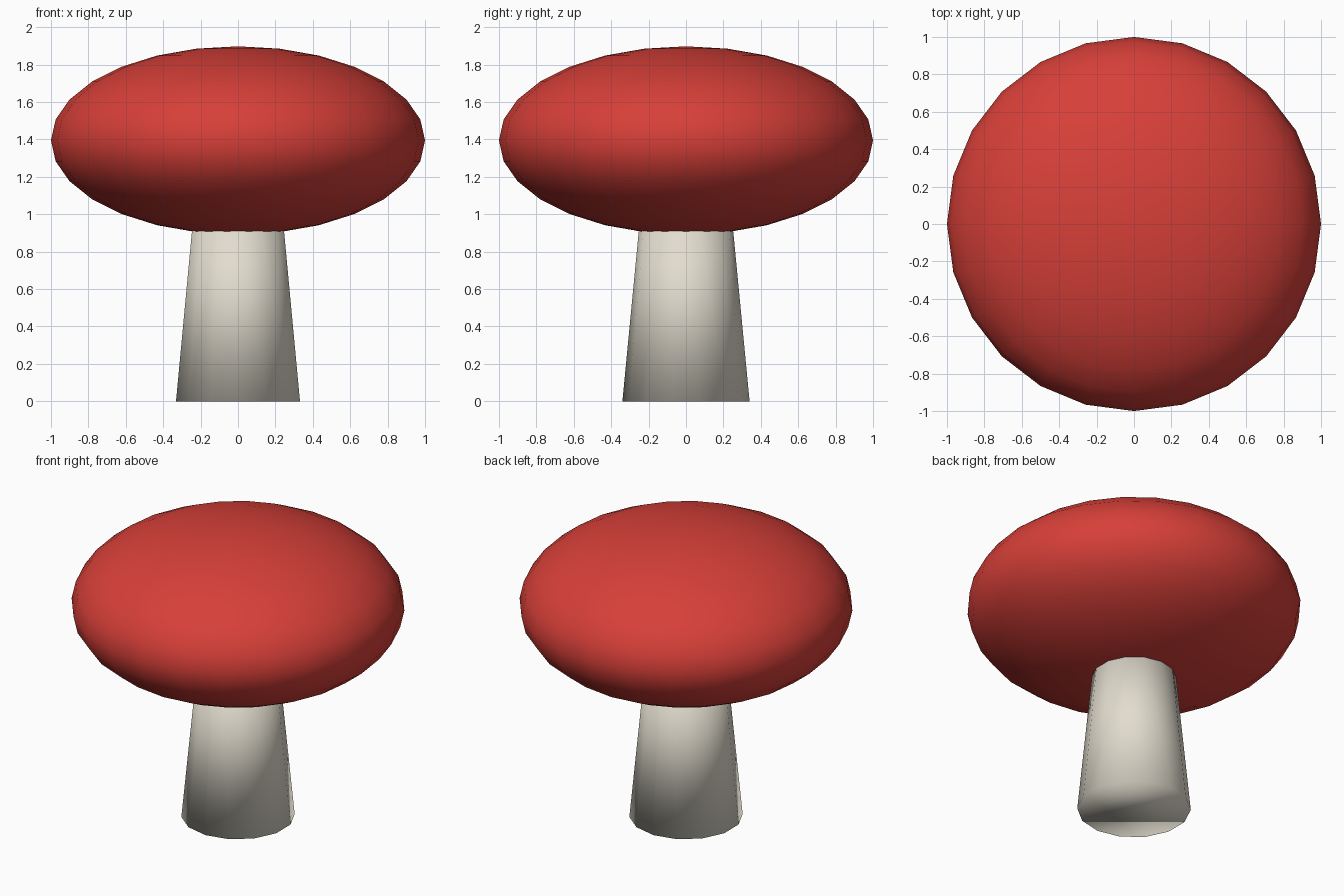
import bpy

if "Cube" in bpy.data.objects:
    bpy.data.objects.remove(bpy.data.objects["Cube"], do_unlink=True)


def make_material(name, rgb):
    mat = bpy.data.materials.new(name)
    mat.use_nodes = True
    mat.diffuse_color = (*rgb, 1)
    mat.node_tree.nodes["Principled BSDF"].inputs["Base Color"].default_value = (*rgb, 1)
    return mat


def finish(name, mat):
    obj = bpy.context.object
    obj.name = obj.data.name = name
    obj.data.materials.append(mat)
    bpy.ops.object.shade_smooth()
    return obj


red = make_material("cap red", (0.68, 0.05, 0.04))
cream = make_material("stem cream", (0.76, 0.72, 0.62))

# Stem: tapered, closed at both ends, its top hidden inside the cap
bpy.ops.mesh.primitive_cone_add(vertices=14, radius1=0.34, radius2=0.24, depth=1.04,
                                location=(0, 0, 0.52))
finish("stem", cream)

# Cap: flattened sphere
bpy.ops.mesh.primitive_uv_sphere_add(segments=24, ring_count=14, radius=1,
                                     location=(0, 0, 1.395))
cap = finish("cap", red)
cap.scale.z = 0.503
bpy.ops.object.transform_apply(location=False, rotation=False, scale=True)
